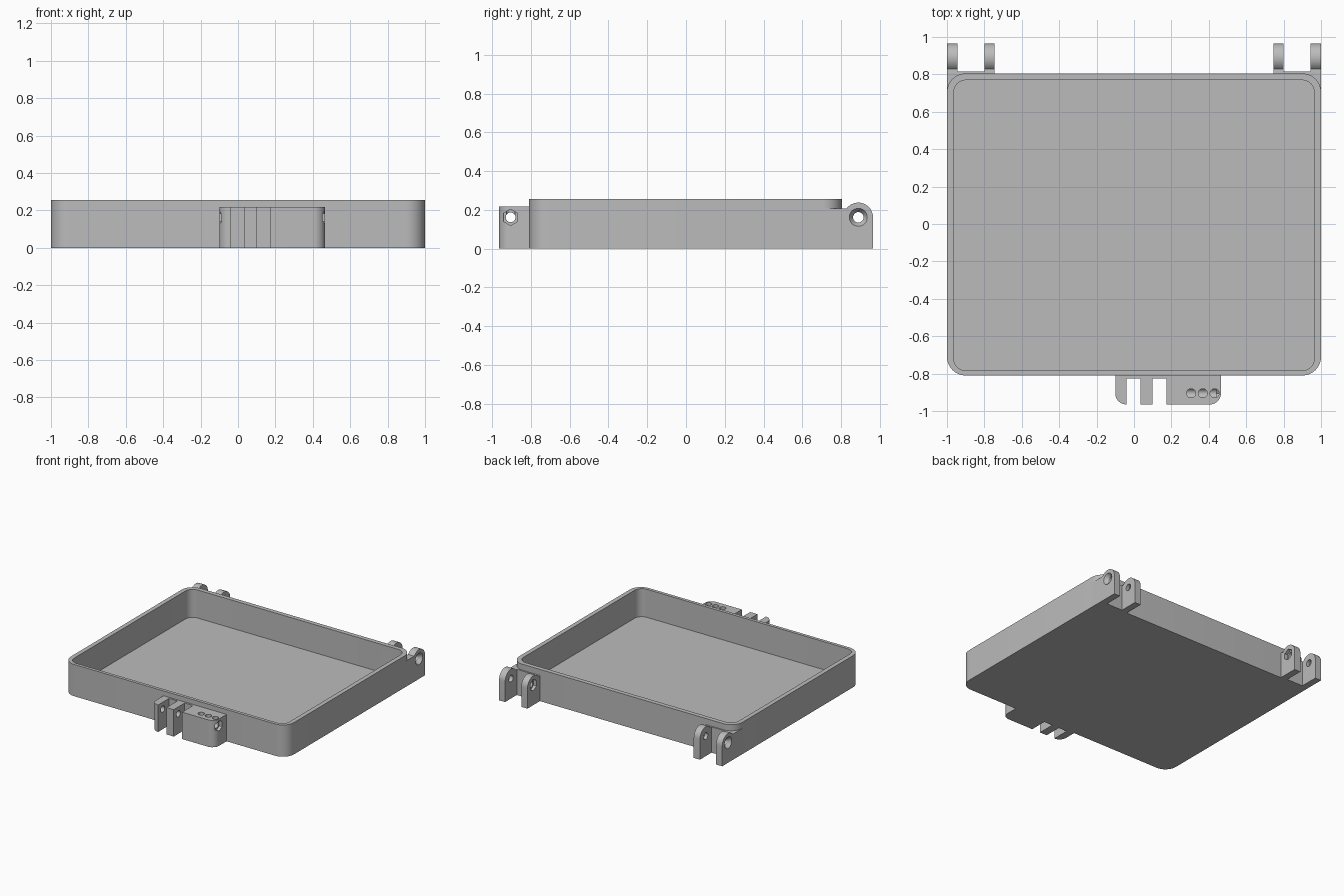
import bpy, bmesh
from math import pi, sin, cos

cube = bpy.data.objects.get("Cube")
if cube:
    bpy.data.objects.remove(cube)

GREY = (0.5, 0.5, 0.5, 1)
grey = bpy.data.materials.new("plain grey")
grey.use_nodes = True
grey.diffuse_color = GREY
grey.node_tree.nodes["Principled BSDF"].inputs["Base Color"].default_value = GREY


def arc(cx, cy, r, start, end, steps=12):
    """Points on an arc, angles in quarter turns."""
    angles = [(start + (end - start) * i / steps) * pi / 2 for i in range(steps + 1)]
    return [(cx + r * cos(a), cy + r * sin(a)) for a in angles]


def circle(cx, cy, r, sides=32):
    return arc(cx, cy, r, 1, 5, sides)[:-1]


def rounded(x0, x1, y0, y1, radii):
    """Rectangle with corner radii: front left, front right, back right, back left."""
    corners = [(x0, y0, 1, 1), (x1, y0, -1, 1), (x1, y1, -1, -1), (x0, y1, 1, -1)]
    pts = []
    for i, ((x, y, sx, sy), r) in enumerate(zip(corners, radii)):
        pts += arc(x + sx * r, y + sy * r, r, i + 2, i + 3) if r else [(x, y)]
    return pts


def rect(x0, x1, y0, y1):
    return rounded(x0, x1, y0, y1, (0, 0, 0, 0))


def prism(name, outline, lo, hi, axis="z", end=None):
    """Extrude an outline along z, or a (y, z) outline along x; end may taper it."""
    bm = bmesh.new()

    def ring(points, d):
        return [bm.verts.new((a, b, d) if axis == "z" else (d, a, b)) for a, b in points]
    low, high = ring(outline, lo), ring(end or outline, hi)
    bm.faces.new(low[::-1])
    bm.faces.new(high)
    for i in range(len(low)):
        j = (i + 1) % len(low)
        bm.faces.new((low[i], low[j], high[j], high[i]))
    bmesh.ops.recalc_face_normals(bm, faces=bm.faces)
    mesh = bpy.data.meshes.new(name)
    bm.to_mesh(mesh)
    bm.free()
    mesh.materials.append(grey)
    obj = bpy.data.objects.new(name, mesh)
    bpy.context.collection.objects.link(obj)
    return obj


def combine(target, tool, operation="DIFFERENCE"):
    """Apply a boolean and discard the tool."""
    mod = target.modifiers.new("boolean", "BOOLEAN")
    mod.operation, mod.object, mod.solver = operation, tool, "EXACT"
    bpy.context.view_layer.objects.active = target
    bpy.ops.object.modifier_apply(modifier=mod.name)
    bpy.data.objects.remove(tool)


def finish(obj):
    bpy.ops.object.select_all(action="DESELECT")
    obj.select_set(True)
    bpy.context.view_layer.objects.active = obj
    bpy.ops.object.shade_smooth_by_angle(angle=0.5)


FRONT, BACK, HEIGHT, FLOOR, WALL = -0.81, 0.805, 0.257, 0.03, 0.036


def cavity():
    return prism("cavity", rounded(-1 + WALL, 1 - WALL, FRONT + WALL - 0.01, BACK - WALL,
                                   [0.065] * 4), FLOOR, 0.5)


# Open tray with rounded corners
tray = prism("tray", rounded(-1, 1, FRONT, BACK, [0.1] * 4), 0, HEIGHT)
combine(tray, cavity())
finish(tray)

# Hinge brackets: corner block, two ears, pin hole with a recess on each far side
PIN_Y, PIN_Z, EAR_R = 0.889, 0.162, 0.076
ear = [(PIN_Y + EAR_R, 0)] + arc(PIN_Y, PIN_Z, EAR_R, 0, 1.6) + [(0.815, 0.208), (0.78, 0.208), (0.78, 0)]
hole = circle(PIN_Y, PIN_Z, 0.027)
for side, sx in (("left", 1), ("right", -1)):
    bracket = prism(side + "_hinge", rect(*sorted((sx * 0.745, sx)), 0.7, 0.815), 0, 0.208)
    for a, b in ((0.745, 0.8), (0.945, 1)):
        combine(bracket, prism("ear", ear, sx * a, sx * b, "x"), "UNION")
    combine(bracket, cavity())
    combine(bracket, prism("pin_hole", hole, sx * 0.7, sx * 1.1, "x"))
    combine(bracket, prism("countersink", circle(PIN_Y, PIN_Z, 0.026), sx * 0.97, sx * 1.001,
                           "x", circle(PIN_Y, PIN_Z, 0.047)))
    combine(bracket, prism("nut_recess", circle(PIN_Y, PIN_Z, 0.045, 6), sx * 0.74, sx * 0.77, "x"))
    finish(bracket)

# Front latch: block with two slots, cross pin hole, nut recesses and three top holes
LATCH_Y = -0.905
latch = prism("front_latch", rounded(-0.1, 0.465, -0.965, FRONT + 0.01, (0.06, 0.06, 0, 0)), 0, 0.218)
for x0, x1 in ((-0.04, 0.035), (0.1, 0.175)):
    combine(latch, prism("slot", rect(x0, x1, -1.1, -0.825), -0.1, 0.4))
combine(latch, prism("latch_pin_hole", circle(LATCH_Y, PIN_Z, 0.025), -0.2, 0.6, "x"))
for x0, x1 in ((-0.12, -0.085), (0.44, 0.5)):
    combine(latch, prism("latch_recess", circle(LATCH_Y, PIN_Z, 0.042, 6), x0, x1, "x"))
for x in (0.305, 0.368, 0.431):
    combine(latch, prism("top_hole", circle(x, LATCH_Y, 0.024), PIN_Z, 0.4))
finish(latch)
